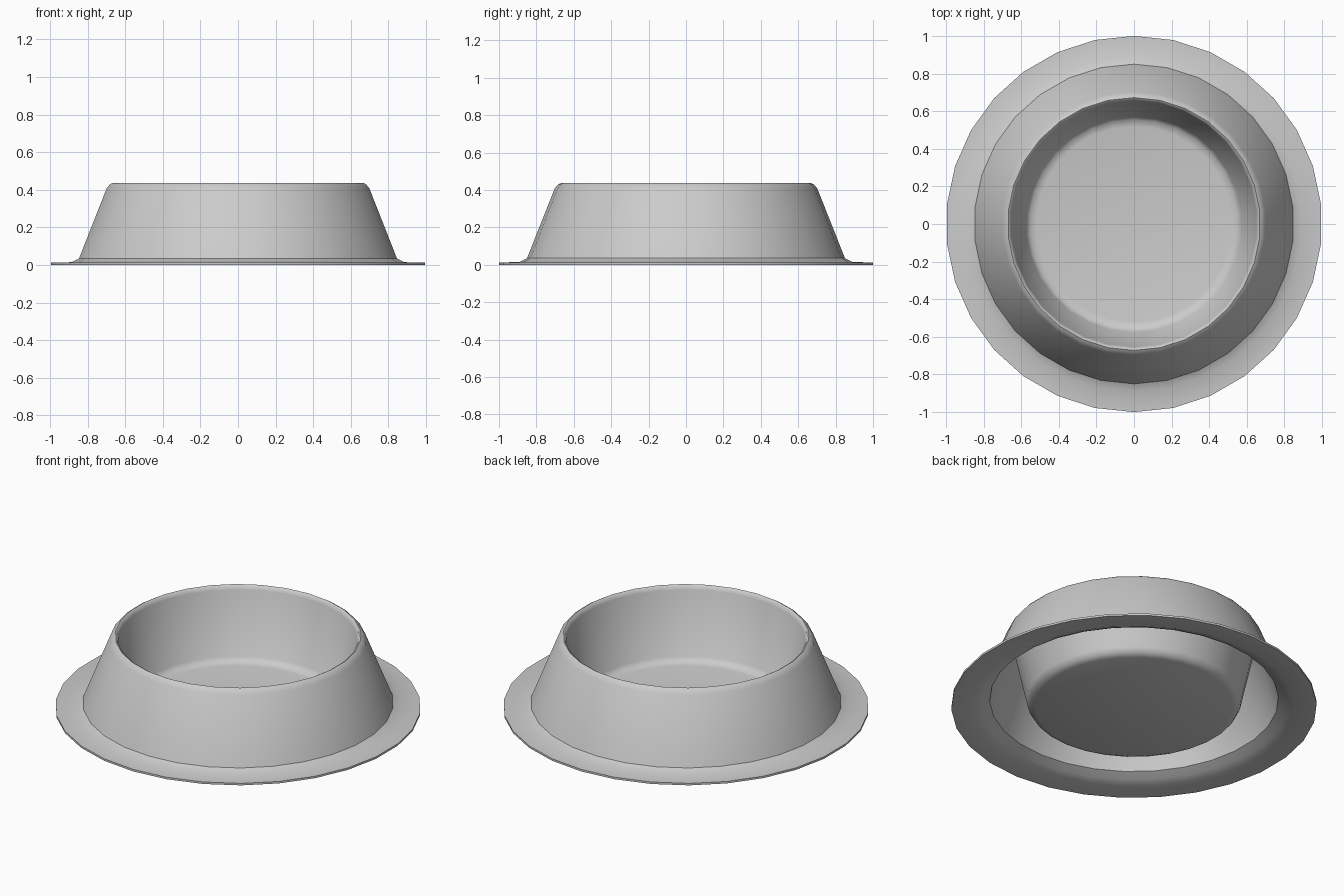
import bpy, bmesh, math

if "Cube" in bpy.data.objects:
    bpy.data.objects.remove(bpy.data.objects["Cube"])

SIDES = 30

def lathe(name, profile, closed):
    """Revolve (radius, z) points around z; radius 0 becomes a single pole."""
    bm = bmesh.new()
    rings = []
    for r, z in profile:
        if r == 0:
            rings.append([bm.verts.new((0, 0, z))] * SIDES)
        else:
            rings.append([bm.verts.new((r * math.cos(a), r * math.sin(a), z))
                          for a in (math.pi / 2 + 2 * math.pi * i / SIDES for i in range(SIDES))])
    pairs = list(zip(rings, rings[1:]))
    if closed:
        pairs.append((rings[-1], rings[0]))
    for lo, hi in pairs:
        for i in range(SIDES):
            j = (i + 1) % SIDES
            quad = list(dict.fromkeys((lo[i], lo[j], hi[j], hi[i])))
            if len(quad) > 2:
                bm.faces.new(quad)
    bmesh.ops.recalc_face_normals(bm, faces=bm.faces[:])
    mesh = bpy.data.meshes.new(name)
    bm.to_mesh(mesh)
    bm.free()
    obj = bpy.data.objects.new(name, mesh)
    bpy.context.collection.objects.link(obj)
    bpy.context.view_layer.objects.active = obj
    obj.select_set(True)
    bpy.ops.object.shade_smooth_by_angle(angle=math.radians(40))
    obj.select_set(False)
    return obj

# One thin shell: floor, inner wall, rim, outer wall, flange, then back under
lathe("bowl", [
    # dish floor and inner wall
    (0, 0.015), (0.52, 0.015), (0.555, 0.022), (0.575, 0.045), (0.655, 0.41),
    # rolled rim
    (0.662, 0.43), (0.672, 0.436), (0.685, 0.428), (0.702, 0.408),
    # sloping outer wall and flange
    (0.85, 0.035), (0.89, 0.015), (1.0, 0.012), (1.0, 0.0),
    # underside of the flange and hollow behind the wall
    (0.875, 0.003), (0.835, 0.02), (0.79, 0.045), (0.69, 0.395),
    (0.672, 0.41),
    # underside of the dish
    (0.665, 0.395), (0.588, 0.04), (0.572, 0.012), (0.54, 0.0), (0, 0.0),
], closed=False)
